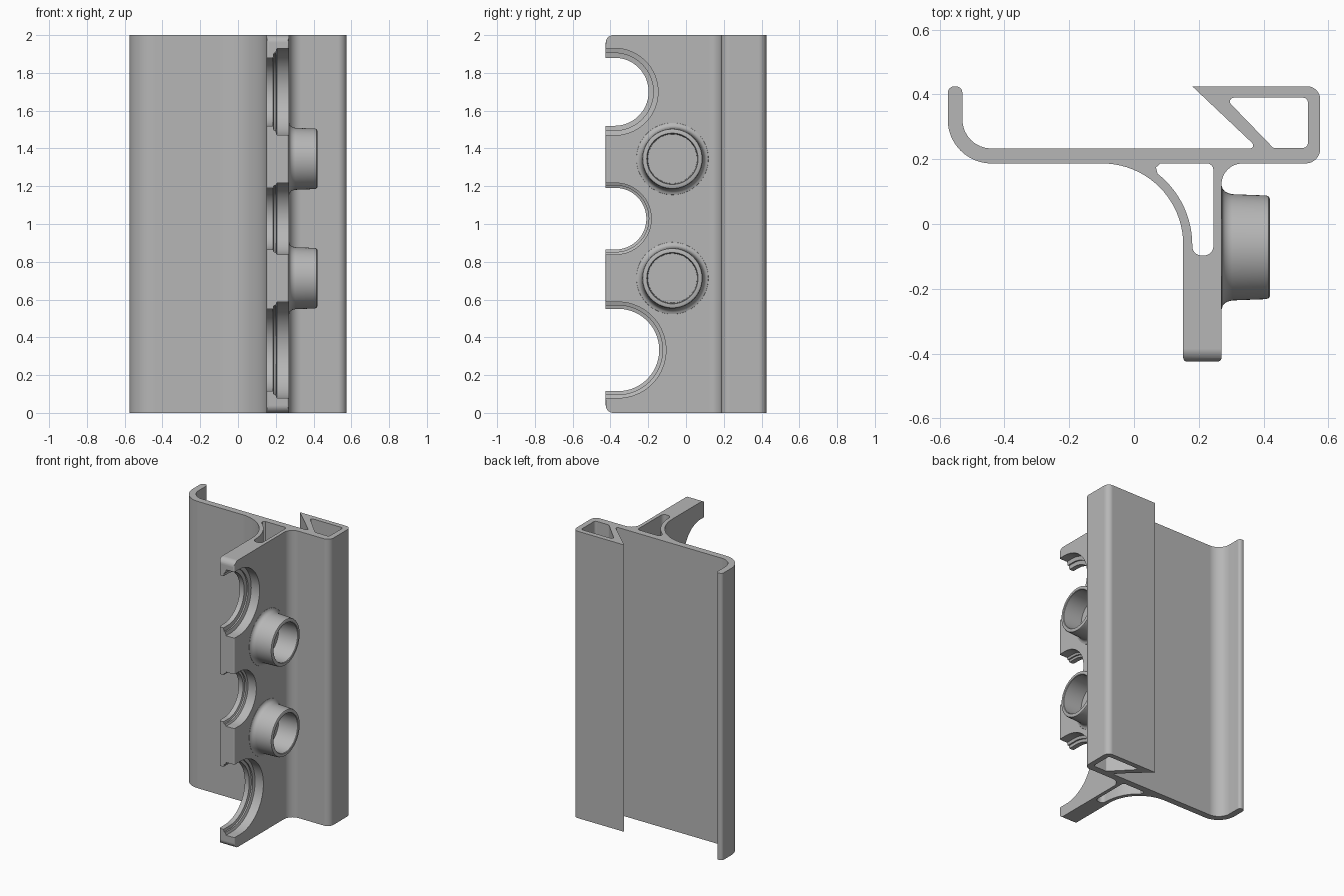
import bpy, bmesh, math
from mathutils import Vector

if "Cube" in bpy.data.objects:
    bpy.data.objects.remove(bpy.data.objects["Cube"])

grey = bpy.data.materials.new("plain grey")
grey.diffuse_color = (0.47, 0.47, 0.47, 1)
grey.use_nodes = True
grey.node_tree.nodes["Principled BSDF"].inputs["Base Color"].default_value = grey.diffuse_color


def fillet(corners):
    """Round each corner (x, y, radius) of a closed polygon."""
    out = []
    n = len(corners)
    for i, (x, y, r) in enumerate(corners):
        p = Vector((x, y))
        if r == 0:
            out.append(p)
            continue
        a = (Vector(corners[i - 1][:2]) - p).normalized()
        b = (Vector(corners[(i + 1) % n][:2]) - p).normalized()
        half = a.angle(b) / 2
        c = p + (a + b).normalized() * (r / math.sin(half))
        t0 = p + a * (r / math.tan(half)) - c
        t1 = p + b * (r / math.tan(half)) - c
        sweep = math.pi - 2 * half
        steps = 20 if r > 0.1 else 8
        for k in range(steps + 1):
            f = k / steps
            out.append(c + (t0 * math.sin((1 - f) * sweep)
                            + t1 * math.sin(f * sweep)) / math.sin(sweep)
                       if abs(sweep - math.pi) > 1e-4 else c + t0.lerp(t1, f))
    return out


def loft(name, rings):
    """Skin a stack of matching closed rings and cap both ends."""
    bm = bmesh.new()
    vs = [[bm.verts.new(p) for p in ring] for ring in rings]
    n = len(vs[0])
    for lo, hi in zip(vs, vs[1:]):
        for i in range(n):
            j = (i + 1) % n
            bm.faces.new((lo[i], lo[j], hi[j], hi[i]))
    bm.faces.new(vs[0][::-1])
    bm.faces.new(vs[-1])
    bmesh.ops.recalc_face_normals(bm, faces=bm.faces)
    me = bpy.data.meshes.new(name)
    bm.to_mesh(me)
    bm.free()
    ob = bpy.data.objects.new(name, me)
    bpy.context.collection.objects.link(ob)
    me.materials.append(grey)
    return ob


def prism_z(name, pts, z0, z1):
    return loft(name, [[(p[0], p[1], z) for p in pts] for z in (z0, z1)])


def prism_x(name, pts, x0, x1):
    return loft(name, [[(x, p[0], p[1]) for p in pts] for x in (x0, x1)])


def cut(body, cutter):
    bpy.context.view_layer.objects.active = body
    m = body.modifiers.new("cut", 'BOOLEAN')
    m.operation = 'DIFFERENCE'
    m.solver = 'EXACT'
    m.object = cutter
    bpy.ops.object.modifier_apply(modifier=m.name)
    bpy.data.objects.remove(cutter)


def smooth(ob):
    bpy.ops.object.select_all(action='DESELECT')
    ob.select_set(True)
    bpy.context.view_layer.objects.active = ob
    bpy.ops.object.shade_smooth_by_angle(angle=math.radians(30))
    w = ob.modifiers.new("flat faces stay flat", 'WEIGHTED_NORMAL')
    w.keep_sharp = True


# Extruded rail: hooked plate, box edge and front web in one outline
rail = prism_z("rail", fillet([
    (-0.575, 0.425, 0.02), (-0.575, 0.187, 0.135), (0.152, 0.187, 0.25),
    (0.152, -0.425, 0.012), (0.27, -0.425, 0.012), (0.27, 0.187, 0.065),
    (0.575, 0.187, 0.045), (0.575, 0.425, 0.04), (0.18, 0.425, 0),
    (0.383, 0.233, 0.01), (-0.53, 0.233, 0.09), (-0.53, 0.425, 0.02)]), 0, 2)

# Channel through the box edge
cut(rail, prism_z("box_channel", fillet([
    (0.28, 0.39, 0.012), (0.537, 0.39, 0.015),
    (0.537, 0.235, 0.015), (0.43, 0.235, 0.008)]), -0.1, 2.1))

# Channel between the curved brace and the web
brace = [(-0.1 + 0.28 * math.cos(math.radians(a)),
          -0.065 + 0.28 * math.sin(math.radians(a)), 0) for a in range(0, 54, 4)]
cut(rail, prism_z("brace_channel", fillet(
    [(0.245, 0.187, 0.02), (0.245, -0.097, 0.028), (0.18, -0.097, 0.028)]
    + brace + [(0.068, 0.175, 0), (0.082, 0.187, 0)]), -0.1, 2.1))


# Stepped half-round notches in the front of the web
def notch_ring(x, yc, zc, r):
    arc = [(x, yc + r * math.cos(t), zc + r * math.sin(t))
           for t in (math.pi * (k / 40 - 0.5) for k in range(41))]
    return arc + [(x, -0.6, zc + r), (x, -0.6, zc - r)]


for yc, zc, r, step in ((-0.378, 1.70, 0.18, 0.05),
                        (-0.373, 1.028, 0.163, 0.026),
                        (-0.36, 0.333, 0.218, 0.036)):
    stations = ((0.1, r), (0.186, r), (0.19, r + step / 2),
                (0.2, r + step / 2), (0.206, r + step), (0.33, r + step))
    cut(rail, loft("notch", [notch_ring(x, yc, zc, q) for x, q in stations]))

# Rounded top and bottom corners of the web
for flip in (False, True):
    pts = [(-0.385 - 0.04 * math.cos(t), 1.96 + 0.04 * math.sin(t))
           for t in (math.pi / 2 * k / 8 for k in range(9))]
    pts += [(-0.385, 2.05), (-0.47, 2.05), (-0.47, 1.96)]
    if flip:
        pts = [(y, 2 - z) for y, z in pts]
    cut(rail, prism_x("corner", pts, 0.1, 0.33))
smooth(rail)

# Two flared cups on the right of the web
cup_profile = [(0.262, 0.195), (0.271, 0.19), (0.274, 0.18), (0.281, 0.172),
               (0.291, 0.167), (0.303, 0.164), (0.408, 0.16), (0.416, 0.157),
               (0.42, 0.15), (0.42, 0.136), (0.416, 0.133), (0.274, 0.13)]
for name, zc in (("upper_cup", 1.345), ("lower_cup", 0.713)):
    smooth(loft(name, [[(x, -0.072 + r * math.cos(t), zc + r * math.sin(t))
                        for t in (math.tau * k / 64 for k in range(64))]
                       for x, r in cup_profile]))
